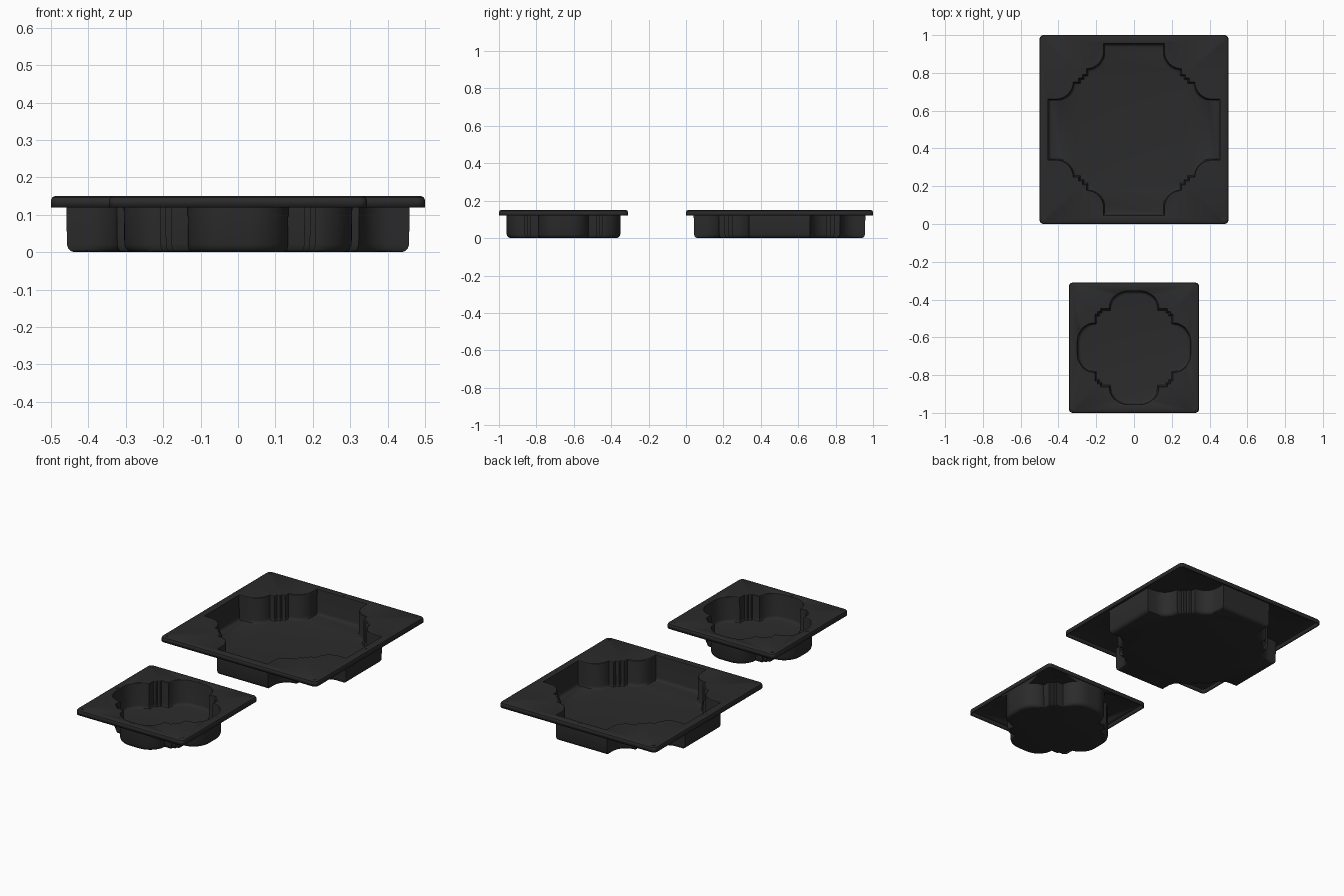
import bpy, bmesh, math

if "Cube" in bpy.data.objects:
    bpy.data.objects.remove(bpy.data.objects["Cube"])

black = bpy.data.materials.new("matte black plastic")
black.diffuse_color = (0.024, 0.024, 0.024, 1)
black.use_nodes = True
black.node_tree.nodes["Principled BSDF"].inputs["Base Color"].default_value = black.diffuse_color
TOP, LIP, WALL = 0.15, 0.12, 0.006


def arc(cx, cy, rx, ry, a0, a1, n=10):
    return [(cx + rx * math.cos(math.radians(a0 + (a1 - a0) * i / n)),
             cy + ry * math.sin(math.radians(a0 + (a1 - a0) * i / n))) for i in range(n + 1)]


def full_outline(octant):
    """Mirror an eighth about the diagonal, then turn the quarter four times."""
    quarter = octant + [(y, x) for x, y in reversed(octant[:-1])]
    half = [(x, -y) for x, y in reversed(octant) if y > 1e-6]
    quarter = quarter[:-1] if abs(octant[0][1]) < 1e-6 else quarter
    pts = []
    for k in range(4):
        c, s = [(1, 0), (0, 1), (-1, 0), (0, -1)][k]
        pts += [(c * x - s * y, s * x + c * y) for x, y in quarter]
    return pts


def rounded_square(h, r=0.022):
    pts = []
    for k, (sx, sy) in enumerate([(1, 1), (-1, 1), (-1, -1), (1, -1)]):
        pts += arc(sx * (h - r), sy * (h - r), r, r, 90 * k, 90 * k + 90, 6)
    return pts


def ring(bm, pts, z):
    return [bm.verts.new((x, y, z)) for x, y in pts]


def loop_edges(bm, vs):
    return [bm.edges.get((a, b)) or bm.edges.new((a, b)) for a, b in zip(vs, vs[1:] + vs[:1])]


def skin(bm, rings):
    for r0, r1 in zip(rings, rings[1:]):
        n = len(r0)
        for i in range(n):
            j = (i + 1) % n
            bm.faces.new((r0[i], r0[j], r1[j], r1[i]))


def finish(ob):
    ob.data.materials.append(black)
    bpy.ops.object.select_all(action='DESELECT')
    ob.select_set(True)
    bpy.context.view_layer.objects.active = ob
    bpy.ops.object.shade_smooth_by_angle(angle=math.radians(35))


def tray(name, octant, half, cy):
    bm = bmesh.new()
    # flange with a rolled, down-turned lip
    flange = [ring(bm, rounded_square(half - d), z) for d, z in
              ((0, LIP), (0, 0.139), (0.003, 0.146), (0.010, TOP))]
    skin(bm, flange)
    # shaped pocket with softened rim and floor fillet
    pts = full_outline(octant)
    reach = max(x for x, y in pts)
    pocket = []
    for d, z in ((-0.004, TOP), (-0.001, 0.148), (0, 0.144), (0.002, 0.022),
                 (0.005, 0.013), (0.010, 0.008), (0.018, WALL)):
        s = (reach - d) / reach
        pocket.append(ring(bm, [(x * s, y * s) for x, y in pts], z))
    skin(bm, pocket)
    # flat flange face and flat floor
    bmesh.ops.triangle_fill(bm, use_beauty=True, normal=(0, 0, 1),
                            edges=loop_edges(bm, flange[-1]) + loop_edges(bm, pocket[0]))
    bmesh.ops.triangle_fill(bm, use_beauty=True, normal=(0, 0, 1),
                            edges=loop_edges(bm, pocket[-1]))
    bmesh.ops.recalc_face_normals(bm, faces=bm.faces)
    floor = min(bm.faces, key=lambda f: f.calc_center_median().z)
    if floor.normal.z < 0:
        bmesh.ops.reverse_faces(bm, faces=bm.faces)
    me = bpy.data.meshes.new(name)
    bm.to_mesh(me)
    bm.free()
    ob = bpy.data.objects.new(name, me)
    bpy.context.collection.objects.link(ob)
    ob.location.y = cy
    finish(ob)
    # thin sheet thickness
    sol = ob.modifiers.new("sheet thickness", 'SOLIDIFY')
    sol.thickness = WALL
    sol.offset = -1
    # small raised dots at flange corners and mid-sides
    e = half - 0.027
    for i in (-1, 0, 1):
        for j in (-1, 0, 1):
            if i or j:
                bpy.ops.mesh.primitive_cylinder_add(vertices=16, radius=0.01, depth=0.004,
                                                    location=(i * e, cy + j * e, TOP - 0.001))
                dot = bpy.context.object
                dot.name = name + "_dot"
                finish(dot)


# large tray: straight sides, scooped and stepped corners
large = ([(0.455, 0.16)] + arc(0.41, 0.25, 0.09, 0.09, 270, 180)
         + [(0.29, 0.25), (0.29, 0.27), (0.27, 0.27)])
tray("large_tray", large, 0.5, 0.5)

# small tray: four rounded lobes with stepped joints
small = ([(0.30, 0.0)] + arc(0.205, 0.03, 0.095, 0.1, 0, 90)
         + [(0.205, 0.175), (0.19, 0.175), (0.19, 0.19)])
tray("small_tray", small, 0.345, -0.655)
